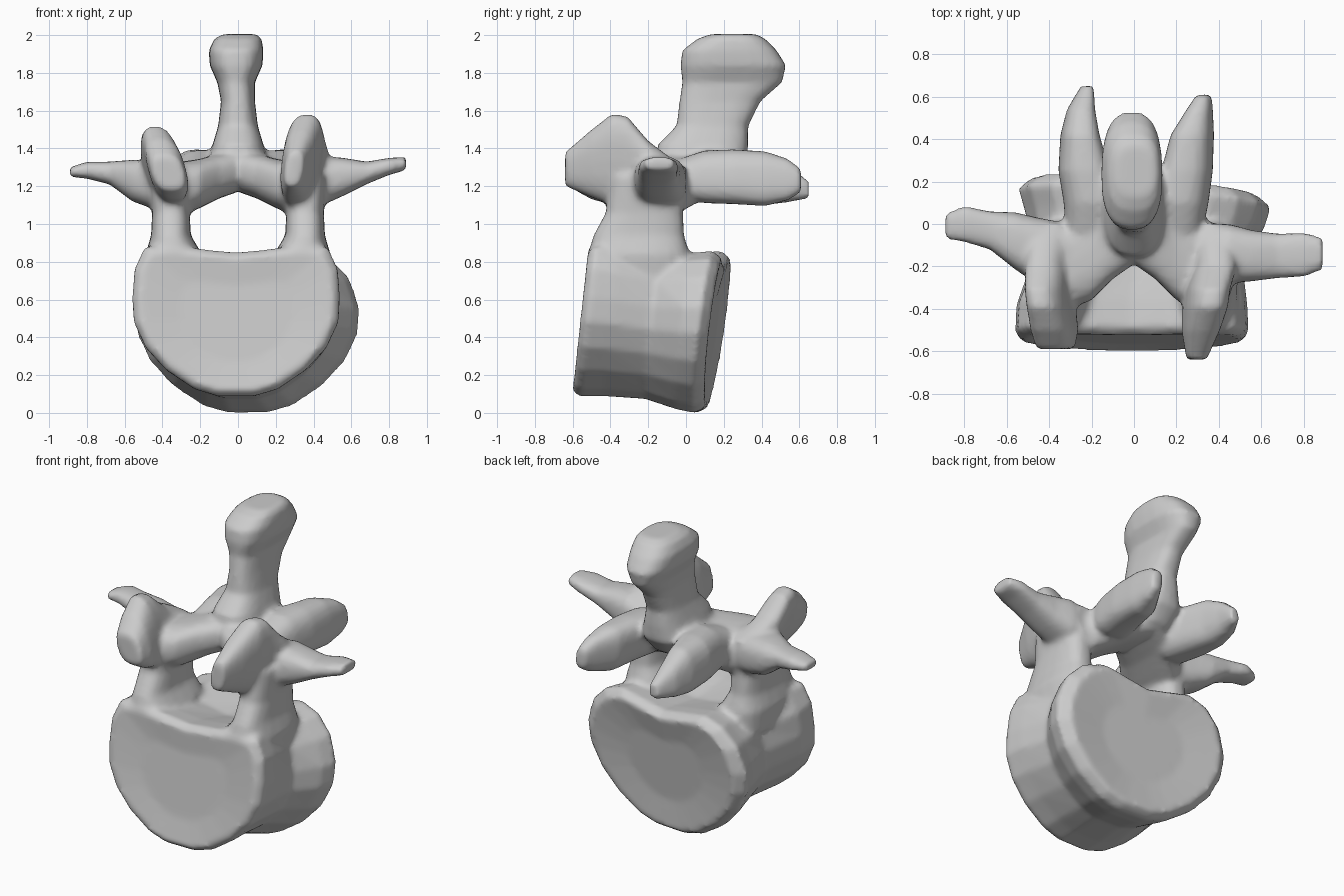
import bpy, bmesh
from math import cos, sin, pi, copysign

parts = []


def loft(name, rings):
    """Closed skin over a list of equal-length point rings."""
    bm = bmesh.new()
    loops = [[bm.verts.new(p) for p in r] for r in rings]
    n = len(loops[0])
    for a, b in zip(loops, loops[1:]):
        for i in range(n):
            bm.faces.new((a[i], a[(i + 1) % n], b[(i + 1) % n], b[i]))
    bm.faces.new(loops[0])
    bm.faces.new(loops[-1])
    bmesh.ops.recalc_face_normals(bm, faces=bm.faces)
    me = bpy.data.meshes.new(name)
    bm.to_mesh(me)
    bm.free()
    ob = bpy.data.objects.new(name, me)
    bpy.context.collection.objects.link(ob)
    parts.append(ob)


def tube(name, axis, stations, skew=0.0, power=0.75):
    """Rounded sections (t, c1, c2, r1, r2) along an axis; skew leans c1 with c2."""
    rings = []
    for t, c1, c2, r1, r2 in stations:
        ring = []
        for i in range(24):
            a = 2 * pi * i / 24
            u = copysign(abs(cos(a)) ** power, cos(a)) * r1
            v = copysign(abs(sin(a)) ** power, sin(a)) * r2
            p = [c1 + u + skew * v, c2 + v]
            p.insert("xyz".index(axis), t)
            ring.append(p)
        rings.append(ring)
    loft(name, rings)


def outline(top):
    """Heart-shaped half outline mirrored to a full ring (x -1..1, z 0..1)."""
    half = top + [(1.0, 0.65), (0.985, 0.49), (0.87, 0.32), (0.67, 0.17), (0.4, 0.045), (0.18, 0.0)]
    return half + [(-x, z) for x, z in half[:0:-1]]


# vertebral body: squarer outline in front, rounder kidney outline behind
front = outline([(0.0, 0.95), (0.3, 0.97), (0.6, 1.0), (0.88, 0.99), (0.98, 0.84)])
back = outline([(0.0, 0.93), (0.3, 0.97), (0.52, 1.0), (0.74, 0.95), (0.91, 0.83)])
# y, centre x, half width, z bottom, z top, lean in z, lean in x, inset, blend to back
body = [(-0.545, -0.01, 0.545, 0.10, 0.87, 0.11, 0.0, 0.55, 0),
        (-0.565, -0.01, 0.545, 0.10, 0.88, 0.11, 0.0, 0.94, 0),
        (-0.53, -0.01, 0.55, 0.09, 0.89, 0.11, 0.0, 1.0, 0),
        (-0.40, -0.01, 0.545, 0.09, 0.87, 0.11, 0.0, 1.0, 0.1),
        (-0.17, 0.02, 0.49, 0.075, 0.82, 0.12, -0.02, 1.0, 0.5),
        (0.01, 0.05, 0.565, 0.02, 0.85, 0.13, -0.04, 1.0, 1),
        (0.11, 0.05, 0.595, 0.00, 0.86, 0.13, -0.045, 1.0, 1),
        (0.165, 0.05, 0.57, 0.00, 0.85, 0.13, -0.045, 0.93, 1),
        (0.14, 0.05, 0.57, 0.00, 0.85, 0.13, -0.045, 0.5, 1)]
rings = []
for y, cx, w, z0, z1, lz, lx, s, k in body:
    ring = []
    for (fx, fz), (bx, bz) in zip(front, back):
        ox, oz = fx + (bx - fx) * k, fz + (bz - fz) * k
        z = z0 + (z1 - z0) * (0.5 + (oz - 0.5) * s)
        ring.append((cx + w * ox * s, y + lz * (z - 0.45) + lx * ox * s, z))
    rings.append(ring)
loft("vertebral_body", rings)

# pedicles rising from the body
for side, sg in (("left", -1), ("right", 1)):
    tube("pedicle_" + side, "z", [
        (0.70, 0.34 * sg, -0.24, 0.14, 0.26), (0.84, 0.34 * sg, -0.25, 0.15, 0.27),
        (0.94, 0.355 * sg, -0.25, 0.105, 0.24), (1.06, 0.355 * sg, -0.22, 0.10, 0.205),
        (1.25, 0.36 * sg, -0.20, 0.11, 0.20)])

# lamina arching over the canal
arch = [(0.42, -0.20, 1.20, 0.18, 0.12), (0.30, -0.18, 1.185, 0.22, 0.145),
        (0.20, -0.12, 1.215, 0.24, 0.13), (0.10, -0.03, 1.255, 0.23, 0.12)]
tube("lamina", "x", [(-s[0], *s[1:]) for s in arch] +
     [(0.0, 0.03, 1.285, 0.22, 0.115)] + arch[::-1])

# spinous process with its thick crest
tube("spinous_process", "z", [
    (1.22, 0.0, 0.06, 0.12, 0.18), (1.32, 0.0, 0.08, 0.165, 0.24),
    (1.42, 0.0, 0.09, 0.135, 0.24), (1.52, 0.0, 0.14, 0.105, 0.19),
    (1.65, 0.0, 0.18, 0.09, 0.215), (1.75, -0.01, 0.245, 0.10, 0.265),
    (1.84, -0.01, 0.25, 0.14, 0.28), (1.92, -0.01, 0.23, 0.145, 0.25),
    (1.98, 0.0, 0.24, 0.125, 0.18), (2.005, 0.01, 0.25, 0.09, 0.12)])

# superior articular processes
tube("superior_process_right", "y", [
    (-0.64, 0.295, 1.29, 0.045, 0.09), (-0.50, 0.315, 1.32, 0.085, 0.18),
    (-0.39, 0.335, 1.34, 0.10, 0.245), (-0.31, 0.345, 1.325, 0.10, 0.245),
    (-0.20, 0.38, 1.27, 0.10, 0.17), (-0.08, 0.38, 1.22, 0.10, 0.13),
    (0.0, 0.36, 1.21, 0.06, 0.09)], skew=0.12)
tube("superior_process_left", "y", [
    (-0.59, -0.37, 1.27, 0.085, 0.09), (-0.50, -0.375, 1.29, 0.10, 0.16),
    (-0.39, -0.39, 1.31, 0.095, 0.21), (-0.31, -0.40, 1.30, 0.095, 0.205),
    (-0.20, -0.40, 1.25, 0.10, 0.16), (-0.08, -0.39, 1.22, 0.10, 0.13),
    (0.0, -0.36, 1.21, 0.06, 0.09)], skew=-0.25)

# inferior articular processes
tube("inferior_process_right", "y", [
    (-0.05, 0.20, 1.24, 0.12, 0.10), (0.10, 0.22, 1.25, 0.13, 0.14),
    (0.25, 0.25, 1.25, 0.12, 0.145), (0.42, 0.275, 1.24, 0.10, 0.145),
    (0.54, 0.31, 1.235, 0.06, 0.11), (0.61, 0.33, 1.23, 0.035, 0.06)], skew=-0.1)
tube("inferior_process_left", "y", [
    (-0.05, -0.20, 1.24, 0.12, 0.10), (0.10, -0.20, 1.25, 0.13, 0.14),
    (0.25, -0.235, 1.25, 0.12, 0.145), (0.42, -0.255, 1.24, 0.09, 0.14),
    (0.54, -0.25, 1.215, 0.065, 0.10), (0.65, -0.22, 1.18, 0.03, 0.045)], skew=0.1)

# transverse processes
tube("transverse_process_right", "x", [
    (0.30, -0.13, 1.20, 0.13, 0.13), (0.45, -0.14, 1.23, 0.14, 0.13),
    (0.56, -0.15, 1.25, 0.12, 0.10), (0.68, -0.15, 1.27, 0.105, 0.06),
    (0.80, -0.145, 1.305, 0.105, 0.045), (0.89, -0.14, 1.32, 0.075, 0.035)])
tube("transverse_process_left", "x", [
    (-0.30, -0.13, 1.20, 0.13, 0.13), (-0.45, -0.13, 1.21, 0.16, 0.13),
    (-0.56, -0.08, 1.23, 0.135, 0.11), (-0.68, -0.03, 1.27, 0.09, 0.06),
    (-0.80, 0.0, 1.285, 0.085, 0.045), (-0.89, -0.01, 1.275, 0.06, 0.025)])

# fuse everything into one bone surface
bpy.ops.object.select_all(action='DESELECT')
for ob in parts:
    ob.select_set(True)
bpy.context.view_layer.objects.active = parts[0]
bpy.ops.object.join()
bone = bpy.context.view_layer.objects.active
bone.name = "vertebra"
fuse = bone.modifiers.new("fuse", 'REMESH')
fuse.mode = 'VOXEL'
fuse.voxel_size = 0.018
fuse.use_smooth_shade = True
soften = bone.modifiers.new("soften", 'SMOOTH')
soften.factor = 0.5
soften.iterations = 3
